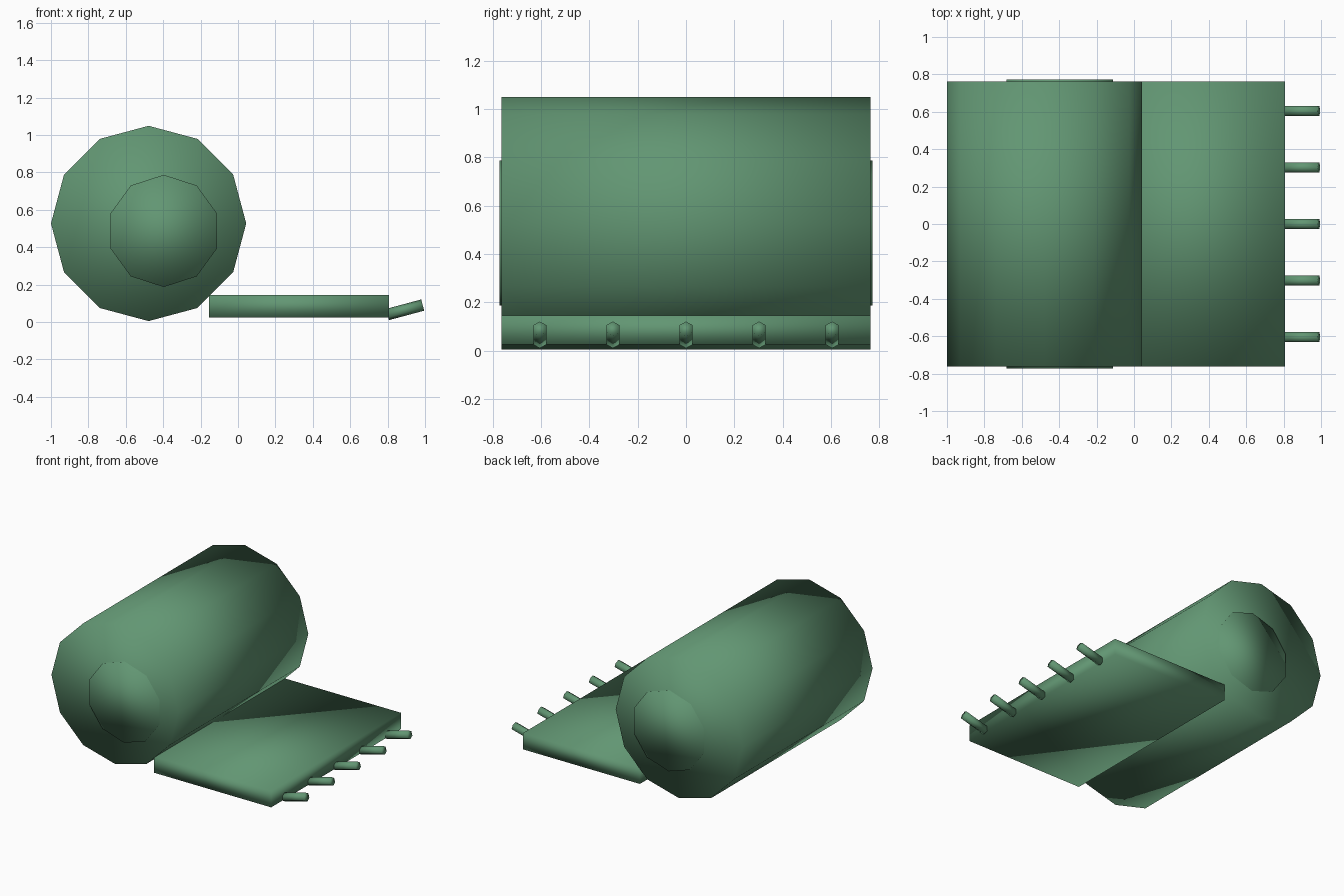
import bpy, bmesh, math
from mathutils import Vector

if "Cube" in bpy.data.objects:
    bpy.data.objects.remove(bpy.data.objects["Cube"])

green = bpy.data.materials.new("muted_green")
green.diffuse_color = (0.122, 0.305, 0.171, 1.0)
green.use_nodes = True
green.node_tree.nodes["Principled BSDF"].inputs["Base Color"].default_value = green.diffuse_color


def finish(name, bm):
    """Turn a bmesh into a fully smooth-shaded green object."""
    bmesh.ops.recalc_face_normals(bm, faces=bm.faces)
    for f in bm.faces:
        f.smooth = True
    mesh = bpy.data.meshes.new(name)
    bm.to_mesh(mesh)
    bm.free()
    mesh.materials.append(green)
    obj = bpy.data.objects.new(name, mesh)
    bpy.context.collection.objects.link(obj)
    return obj


def prism(name, start, end, radius, sides):
    """Regular prism between two points, with one corner pointing up."""
    start, end = Vector(start), Vector(end)
    axis = (end - start).normalized()
    side = axis.cross(Vector((0, 0, 1))).normalized()
    up = side.cross(axis)
    bm = bmesh.new()
    ring = []
    for i in range(sides):
        a = 2 * math.pi * i / sides
        ring.append(bm.verts.new(start + radius * (math.sin(a) * side + math.cos(a) * up)))
    cap = bm.faces.new(ring)
    # keep the start cap while extruding the other end
    ext = bmesh.ops.extrude_face_region(bm, geom=[cap], use_keep_orig=True)
    moved = [g for g in ext["geom"] if isinstance(g, bmesh.types.BMVert)]
    bmesh.ops.translate(bm, verts=moved, vec=end - start)
    return finish(name, bm)


def box(name, lo, hi):
    bm = bmesh.new()
    bmesh.ops.create_cube(bm, size=1)
    for v in bm.verts:
        v.co = Vector([l + (c + 0.5) * (h - l) for l, h, c in zip(lo, hi, v.co)])
    return finish(name, bm)


# Large drum lying along y
prism("drum", (-0.478, -0.763, 0.527), (-0.478, 0.763, 0.527), 0.522, 12)

# Off-centre hub showing slightly at both drum ends
prism("hub", (-0.397, -0.772, 0.487), (-0.397, 0.772, 0.487), 0.30, 10)

# Flat plate in front of the drum
box("plate", (-0.155, -0.763, 0.025), (0.807, 0.763, 0.145))

# Row of upturned teeth on the plate edge
for i in range(5):
    y = (i - 2) * 0.3025
    prism(f"tooth_{i + 1}", (0.799, y, 0.040), (0.9875, y, 0.0905), 0.031, 6)
